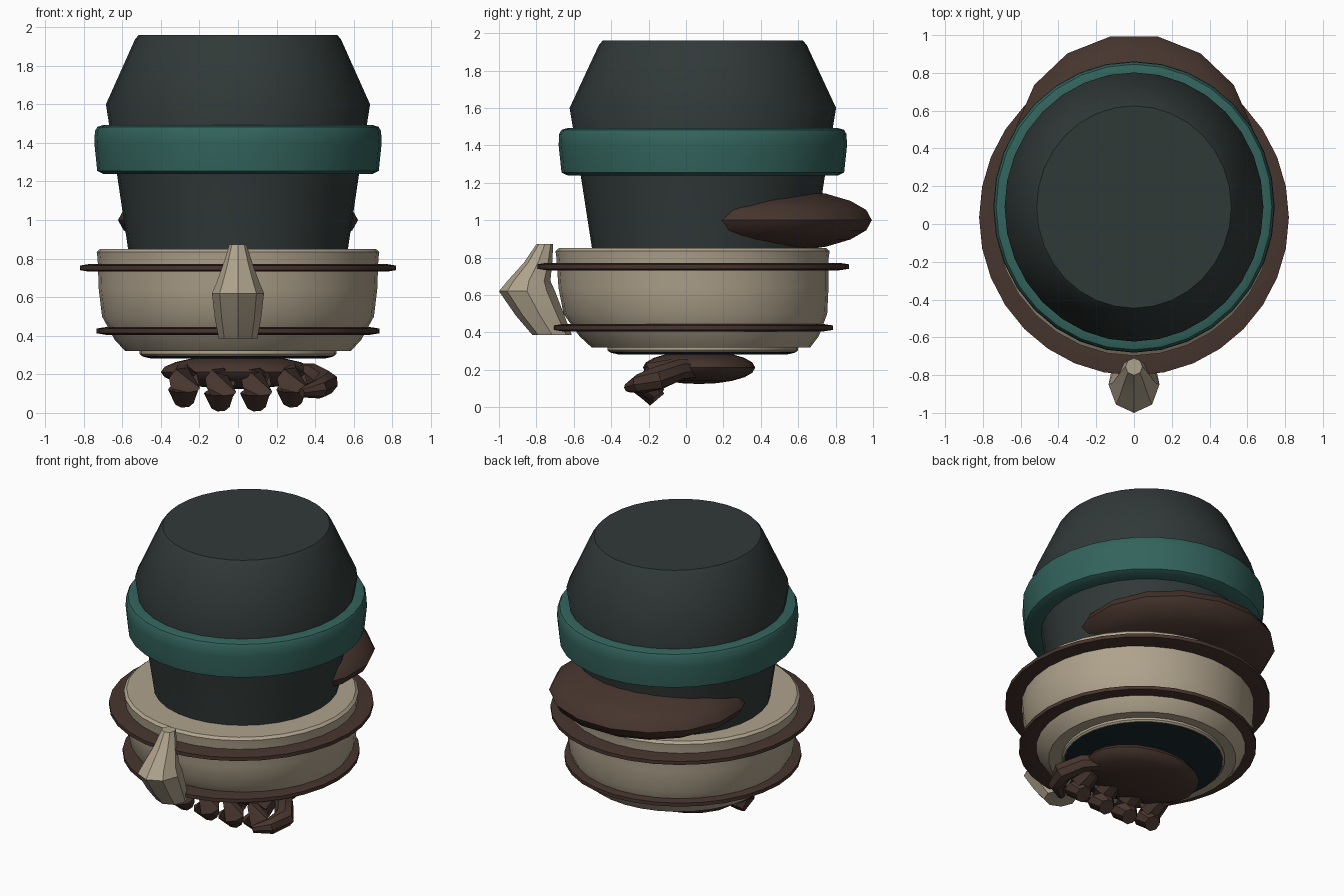
import bpy, bmesh, math
from mathutils import Vector

cube = bpy.data.objects.get("Cube")
if cube:
    bpy.data.objects.remove(cube, do_unlink=True)


def material(name, rgb):
    m = bpy.data.materials.new(name)
    m.use_nodes = True
    m.diffuse_color = (*rgb, 1)
    m.node_tree.nodes["Principled BSDF"].inputs["Base Color"].default_value = (*rgb, 1)
    return m


CHARCOAL = material("charcoal", (0.030, 0.041, 0.039))
TEAL = material("teal", (0.033, 0.125, 0.107))
CREAM = material("cream", (0.43, 0.365, 0.265))
BROWN = material("brown", (0.062, 0.035, 0.027))
NAVY = material("dark_navy", (0.010, 0.020, 0.026))


def finish(name, bm, mat, angle=35):
    bmesh.ops.recalc_face_normals(bm, faces=bm.faces)
    mesh = bpy.data.meshes.new(name)
    bm.to_mesh(mesh)
    bm.free()
    mesh.materials.append(mat)
    ob = bpy.data.objects.new(name, mesh)
    bpy.context.collection.objects.link(ob)
    bpy.ops.object.select_all(action='DESELECT')
    ob.select_set(True)
    bpy.context.view_layer.objects.active = ob
    bpy.ops.object.shade_smooth_by_angle(angle=math.radians(angle))
    return ob


def loft(name, rings, mat, angle=35):
    """Skin a list of point rings and close both ends."""
    bm = bmesh.new()
    loops = [[bm.verts.new(p) for p in ring] for ring in rings]
    n = len(loops[0])
    for a, b in zip(loops, loops[1:]):
        for i in range(n):
            j = (i + 1) % n
            bm.faces.new((a[i], a[j], b[j], b[i]))
    bm.faces.new(loops[0])
    bm.faces.new(loops[-1])
    return finish(name, bm, mat, angle)


def lathe(name, profile, mat, stretch=1.0, segments=32):
    """Turn (radius, height, y centre) points into a closed round solid."""
    turns = [2 * math.pi * i / segments for i in range(segments)]
    rings = [[(r * math.sin(t), cy - r * stretch * math.cos(t), z) for t in turns]
             for r, z, cy in profile]
    return loft(name, rings, mat)


def tube(name, path, radii, mat, segments=8):
    """Sweep a tapered round section along a path."""
    pts = [Vector(p) for p in path]
    rings = []
    for i, (p, r) in enumerate(zip(pts, radii)):
        d = pts[min(i + 1, len(pts) - 1)] - pts[max(i - 1, 0)]
        side = d.cross(Vector((0.2, 0.1, 1))).normalized()
        up = side.cross(d).normalized()
        rings.append([p + r * (side * math.cos(a) + up * math.sin(a))
                      for a in (2 * math.pi * k / segments for k in range(segments))])
    return loft(name, rings, mat, 40)


def ellipsoid(name, centre, size, mat, segments=16, rows=10, turn=0):
    bm = bmesh.new()
    bmesh.ops.create_uvsphere(bm, u_segments=segments, v_segments=rows, radius=1)
    for v in bm.verts:
        x, y, z = v.co
        c, s = math.cos(turn), math.sin(turn)
        v.co = Vector(centre) + Vector(((x * c - y * s) * size[0],
                                        (x * s + y * c) * size[1], z * size[2]))
    return finish(name, bm, mat)


# Tall tapered upper body and its band
BACK = 0.09
lathe("upper_body", [(0.56, 0.75, BACK), (0.57, 0.85, BACK), (0.628, 1.24, BACK),
                     (0.685, 1.6, BACK), (0.535, 1.935, BACK), (0.515, 1.96, BACK)],
      CHARCOAL, 1.04)
lathe("body_band", [(0.6, 1.24, BACK), (0.70, 1.24, BACK), (0.73, 1.255, BACK),
                    (0.745, 1.4, BACK), (0.742, 1.46, BACK), (0.73, 1.483, BACK),
                    (0.70, 1.492, BACK), (0.6, 1.492, BACK)], TEAL, 1.035)

# Bowl with its two rims
MID = 0.035
lathe("bowl", [(0.50, 0.32, 0.08), (0.585, 0.32, 0.08), (0.64, 0.38, 0.07),
               (0.705, 0.5, 0.05), (0.722, 0.64, 0.04), (0.728, 0.8, MID),
               (0.733, 0.835, MID), (0.715, 0.85, MID)], CREAM)
for name, r, z in (("upper_rim", 0.82, 0.752), ("lower_rim", 0.735, 0.425)):
    lathe(name, [(0.6, z - 0.02, MID), (r - 0.05, z - 0.02, MID), (r, z - 0.012, MID),
                 (r, z + 0.012, MID), (r - 0.05, z + 0.02, MID), (0.6, z + 0.02, MID)],
          BROWN, 1.02)

# Underside collar and base plate
lathe("base_collar", [(0.50, 0.295, BACK), (0.51, 0.305, BACK), (0.51, 0.35, BACK)], CREAM)
lathe("base_plate", [(0.455, 0.283, BACK), (0.495, 0.292, BACK), (0.495, 0.34, BACK)], NAVY)

# Faceted spout at the front
spout = [(0.045, 0.045, -0.755, 0.872), (0.075, 0.075, -0.79, 0.775), (0.112, 0.115, -0.84, 0.675),
         (0.135, 0.15, -0.85, 0.62), (0.12, 0.13, -0.78, 0.49), (0.10, 0.105, -0.715, 0.385)]
loft("front_spout", [[(rx * math.sin(k * math.pi / 4), cy - ry * math.cos(k * math.pi / 4), z)
                      for k in range(8)] for rx, ry, cy, z in spout], CREAM, 30)

# Flattened lobe poking out behind the body
ellipsoid("rear_lobe", (0, 0.4, 1.0), (0.635, 0.605, 0.175), BROWN, turn=math.pi / 16)

# Hand under the base: palm, four fingers, thumb
ellipsoid("palm", (0, 0.07, 0.212), (0.4, 0.30, 0.088), BROWN, 20, 10)
for i in range(4):
    x = -0.28 + 0.187 * i
    low = 0.02 if i in (0, 3) else 0.0
    tube(f"finger_{i + 1}",
         [(x, -0.06, 0.2), (x, -0.18, 0.165), (x, -0.21, 0.105 + low), (x, -0.155, 0.04 + low)],
         [0.06, 0.08, 0.085, 0.052], BROWN)
tube("thumb", [(0.27, 0.06, 0.205), (0.38, -0.04, 0.2), (0.455, -0.15, 0.155),
               (0.42, -0.25, 0.125), (0.33, -0.31, 0.105)],
     [0.05, 0.058, 0.066, 0.052, 0.025], BROWN)
